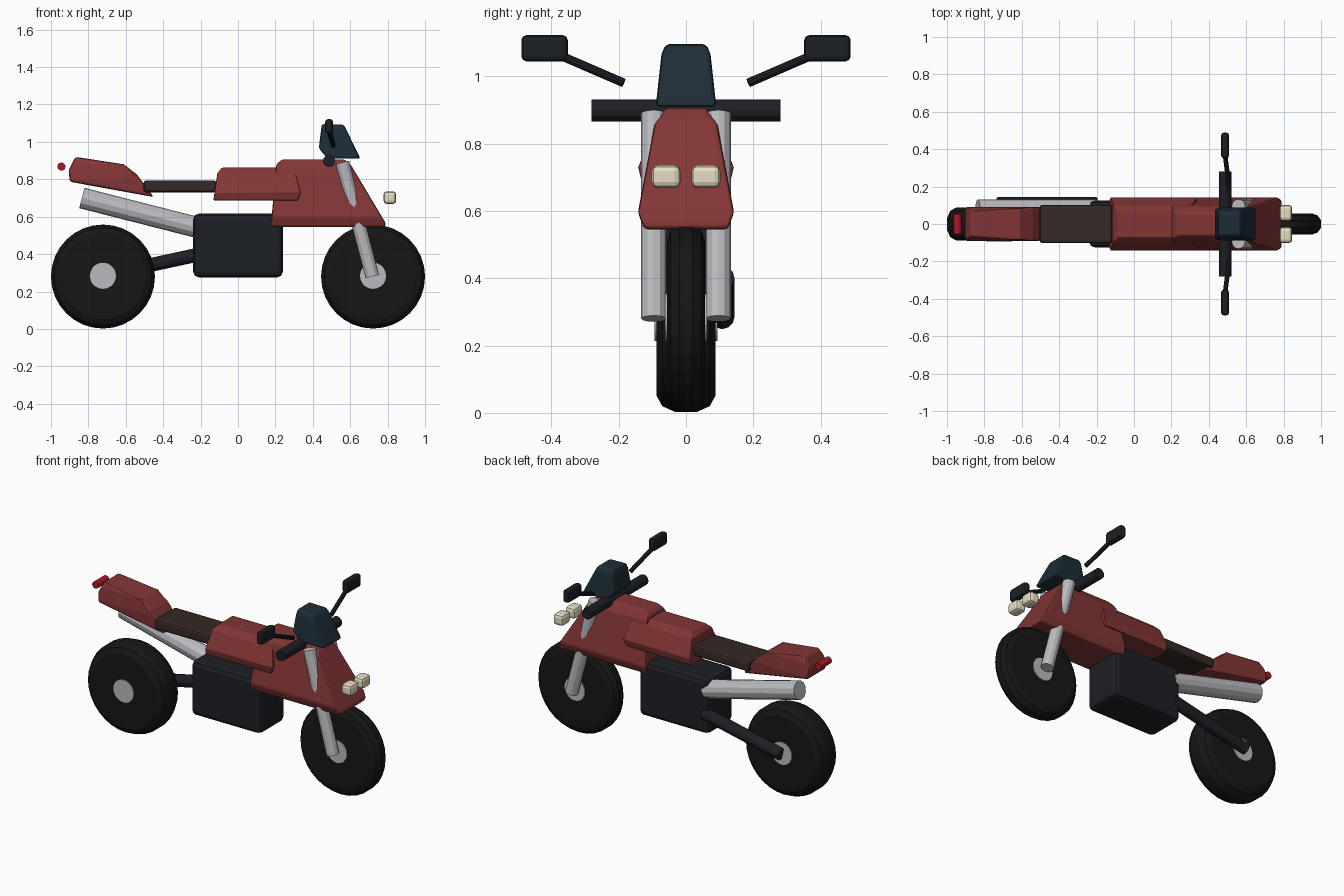
import bpy, bmesh, math
from mathutils import Vector

if "Cube" in bpy.data.objects:
    bpy.data.objects.remove(bpy.data.objects["Cube"])


def material(name, r, g, b):
    m = bpy.data.materials.new(name)
    m.diffuse_color = (r, g, b, 1)
    m.use_nodes = True
    m.node_tree.nodes["Principled BSDF"].inputs["Base Color"].default_value = m.diffuse_color
    return m


RED = material("red_paint", 0.23, 0.036, 0.036)
DARK = material("dark_metal", 0.012, 0.014, 0.018)
RUBBER = material("rubber", 0.008, 0.008, 0.008)
SEAT = material("brown_leather", 0.035, 0.022, 0.018)
GLASS = material("tinted_glass", 0.013, 0.026, 0.038)
CREAM = material("lamp_cream", 0.8, 0.73, 0.54)
LAMP = material("lamp_red", 0.4, 0.01, 0.02)
METAL = material("bright_metal", 0.5, 0.5, 0.53)


def finish(name, bm, mat, bevel=0, segments=2):
    bmesh.ops.recalc_face_normals(bm, faces=bm.faces)
    me = bpy.data.meshes.new(name)
    bm.to_mesh(me)
    bm.free()
    me.materials.append(mat)
    ob = bpy.data.objects.new(name, me)
    bpy.context.collection.objects.link(ob)
    if bevel:
        mod = ob.modifiers.new("bevel", 'BEVEL')
        mod.width = bevel
        mod.segments = segments
        mod.limit_method = 'ANGLE'
    return ob


def box(name, centre, size, mat, bevel):
    bm = bmesh.new()
    bmesh.ops.create_cube(bm, size=1)
    for v in bm.verts:
        v.co = Vector(a * s + c for a, s, c in zip(v.co, size, centre))
    return finish(name, bm, mat, bevel)


def rod(name, a, b, radius, mat, sides=12):
    a, b = Vector(a), Vector(b)
    bm = bmesh.new()
    bmesh.ops.create_cone(bm, cap_ends=True, segments=sides, radius1=radius,
                          radius2=radius, depth=(b - a).length)
    rot = (b - a).to_track_quat('Z', 'Y')
    for v in bm.verts:
        v.co = rot @ v.co + (a + b) / 2
    return finish(name, bm, mat)


def half_width(z, levels):
    for (z0, w0), (z1, w1) in zip(levels, levels[1:]):
        if z <= z1 or z1 == levels[-1][0]:
            return w0 + (w1 - w0) * (z - z0) / (z1 - z0)


def shell(name, profile, levels, mat, bevel):
    # side profile (x, z) widened to the half-widths listed per height
    bm = bmesh.new()
    rings = []
    for s in (-1, 1):
        rings.append([bm.verts.new((x, s, z)) for x, z in profile])
        bm.faces.new(rings[-1])
    n = len(profile)
    for i in range(n):
        j = (i + 1) % n
        bm.faces.new((rings[0][i], rings[0][j], rings[1][j], rings[1][i]))
    for z, _ in levels[1:-1]:
        bmesh.ops.bisect_plane(bm, geom=bm.verts[:] + bm.edges[:] + bm.faces[:],
                               plane_co=(0, 0, z), plane_no=(0, 0, 1))
    for v in bm.verts:
        v.co.y *= half_width(v.co.z, levels)
    return finish(name, bm, mat, bevel)


def tyre(name, x, z, w):
    bm = bmesh.new()
    half = [(0, w), (0.228, w), (0.26, 0.8 * w), (0.278, 0.35 * w)]
    pts = half + [(r, -y) for r, y in reversed(half)]
    vs = [bm.verts.new((r, y, 0)) for r, y in pts]
    es = [bm.edges.new(e) for e in zip(vs, vs[1:])]
    bmesh.ops.spin(bm, geom=vs + es, cent=(0, 0, 0), axis=(0, 1, 0),
                   angle=2 * math.pi, steps=32)
    bmesh.ops.remove_doubles(bm, verts=bm.verts, dist=1e-4)
    bmesh.ops.translate(bm, verts=bm.verts, vec=(x, 0, z))
    return finish(name, bm, RUBBER)


# wheels: the rear one is wider
for label, x, w in (("rear", -0.722, 0.088), ("front", 0.722, 0.057)):
    tyre(label + "_tyre", x, 0.28, w)
    rod(label + "_hub", (x, -w - 0.005, 0.284), (x, w + 0.005, 0.284), 0.07, METAL, 20)

# engine, swing arm and exhaust
box("engine", (0, 0, 0.446), (0.48, 0.25, 0.34), DARK, 0.03)
rod("swing_arm", (-0.73, 0.107, 0.285), (-0.2, 0.107, 0.4), 0.037, DARK)
rod("exhaust", (-0.835, 0.075, 0.70), (-0.2, 0.075, 0.538), 0.056, METAL)

# bodywork
shell("front_fairing",
      [(0.175, 0.545), (0.785, 0.545), (0.79, 0.565), (0.605, 0.875), (0.57, 0.906),
       (0.235, 0.906), (0.205, 0.88)],
      [(0.545, 0.124), (0.595, 0.143), (0.855, 0.094), (0.906, 0.06)], RED, 0.012)
shell("tank",
      [(-0.132, 0.687), (0.32, 0.687), (0.335, 0.73), (0.3, 0.862), (-0.085, 0.862), (-0.11, 0.835)],
      [(0.687, 0.132), (0.73, 0.142), (0.83, 0.1), (0.862, 0.07)], RED, 0.015)
shell("tail",
      [(-0.90, 0.787), (-0.45, 0.705), (-0.54, 0.825), (-0.61, 0.88), (-0.87, 0.92),
       (-0.905, 0.85)],
      [(0.705, 0.086), (0.80, 0.092), (0.88, 0.083), (0.92, 0.066)], RED, 0.015)
box("seat", (-0.31, 0, 0.762), (0.39, 0.205, 0.064), SEAT, 0.015)
shell("windshield", [(0.48, 0.91), (0.655, 0.91), (0.566, 1.092), (0.448, 1.096), (0.432, 0.965)],
      [(0.91, 0.09), (1.065, 0.073), (1.096, 0.06)], GLASS, 0.012)

# steering, forks, mirrors and lamps
rod("handlebar", (0.487, -0.28, 0.898), (0.487, 0.28, 0.898), 0.033, DARK)
for side, s in (("right", -1), ("left", 1)):
    rod(side + "_fork", (0.558, s * 0.096, 0.89), (0.718, s * 0.096, 0.28), 0.037, METAL)
    rod(side + "_mirror_stem", (0.51, s * 0.185, 0.98), (0.487, s * 0.37, 1.06), 0.013, DARK, 10)
    box(side + "_mirror", (0.487, s * 0.42, 1.083), (0.042, 0.138, 0.078), DARK, 0.015)
    box(side + "_headlight", (0.812, s * 0.059, 0.702), (0.068, 0.086, 0.068), CREAM, 0.018)
rod("tail_light", (-0.944, -0.053, 0.868), (-0.944, 0.053, 0.868), 0.022, LAMP)
